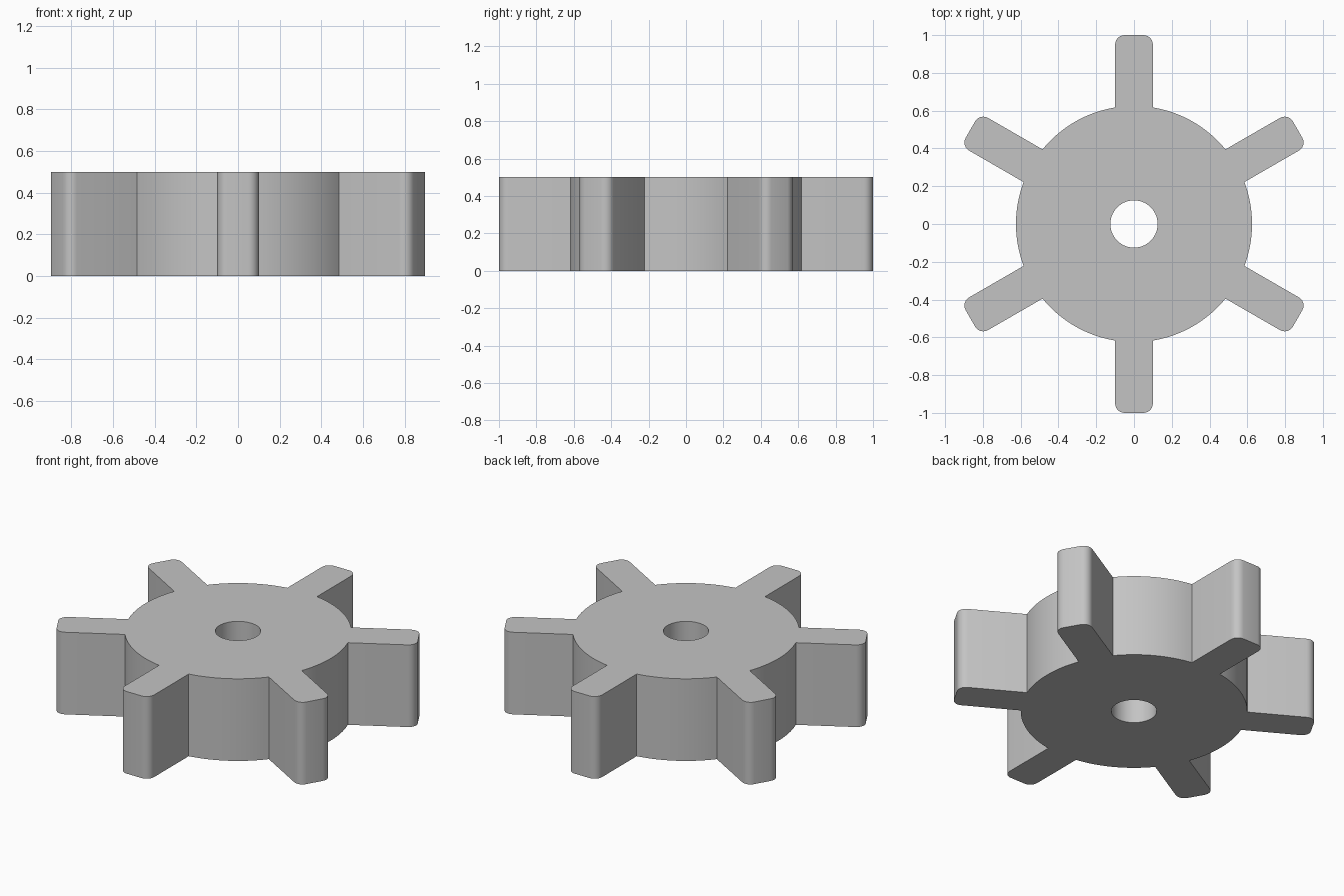
import bpy
import bmesh
from math import asin, atan2, cos, pi, radians, sin
from mathutils import Matrix, Vector

cube = bpy.data.objects.get("Cube")
if cube:
    bpy.data.objects.remove(cube, do_unlink=True)

TEETH = 6
TIP = 1.0
HALF_WIDTH = 0.1
FILLET = 0.05
HUB = 0.625
BORE = 0.125
HEIGHT = 0.5
ARC_STEPS = 16
FILLET_STEPS = 6


def arc(centre, radius, start, end, steps):
    """Points along a circular arc, both ends included."""
    angles = [start + (end - start) * i / steps for i in range(steps + 1)]
    return [centre + radius * Vector((cos(a), sin(a))) for a in angles]


# One sector: rounded tooth tip, then the hub arc to the next tooth
root = asin(HALF_WIDTH / HUB)
inset = HALF_WIDTH - FILLET
sector = arc(Vector((TIP - FILLET, -inset)), FILLET, -pi / 2, 0, FILLET_STEPS)
sector += arc(Vector((TIP - FILLET, inset)), FILLET, 0, pi / 2, FILLET_STEPS)
sector += arc(Vector((0, 0)), HUB, root, 2 * pi / TEETH - root, ARC_STEPS)

# Repeat the sector around the axis; the bore follows the same directions
outline = []
for i in range(TEETH):
    turn = Matrix.Rotation(radians(30) + i * 2 * pi / TEETH, 2)
    outline += [turn @ p for p in sector]
bore = [p.normalized() * BORE for p in outline]

# Ring-shaped profile extruded upward
bm = bmesh.new()
outer = [bm.verts.new((p.x, p.y, 0)) for p in outline]
inner = [bm.verts.new((p.x, p.y, 0)) for p in bore]
for i in range(len(outer)):
    j = (i + 1) % len(outer)
    bm.faces.new((outer[i], outer[j], inner[j], inner[i]))
extruded = bmesh.ops.extrude_face_region(bm, geom=bm.faces[:], use_keep_orig=True)
top = [v for v in extruded["geom"] if isinstance(v, bmesh.types.BMVert)]
bmesh.ops.translate(bm, verts=top, vec=(0, 0, HEIGHT))
bmesh.ops.recalc_face_normals(bm, faces=bm.faces[:])

mesh = bpy.data.meshes.new("paddle_wheel")
bm.to_mesh(mesh)
bm.free()
wheel = bpy.data.objects.new("paddle_wheel", mesh)
bpy.context.collection.objects.link(wheel)

# Plain grey finish
grey = bpy.data.materials.new("light grey")
grey.use_nodes = True
colour = (0.55, 0.55, 0.55, 1)
grey.diffuse_color = colour
grey.node_tree.nodes["Principled BSDF"].inputs["Base Color"].default_value = colour
mesh.materials.append(grey)

# Smooth curved walls, crisp rims and roots
bpy.ops.object.select_all(action="DESELECT")
wheel.select_set(True)
bpy.context.view_layer.objects.active = wheel
bpy.ops.object.shade_smooth_by_angle(angle=radians(30))
